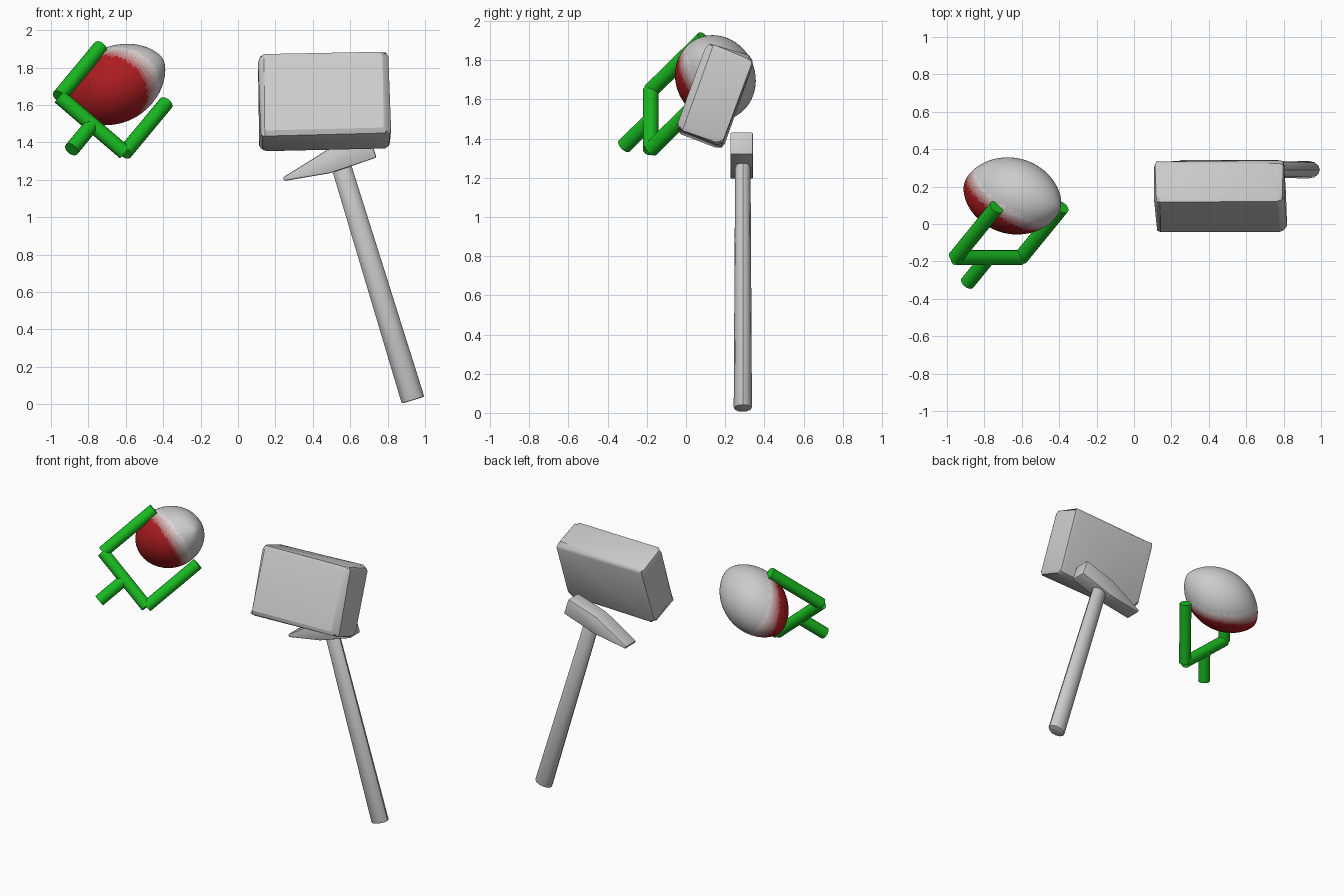
import bpy, bmesh, math, random
from mathutils import Vector, Matrix

if "Cube" in bpy.data.objects:
    bpy.data.objects.remove(bpy.data.objects["Cube"])

random.seed(4)


def material(name, rgb):
    m = bpy.data.materials.new(name)
    m.diffuse_color = (*rgb, 1)
    m.use_nodes = True
    m.node_tree.nodes["Principled BSDF"].inputs["Base Color"].default_value = m.diffuse_color
    return m


def finish(name, bm, angle=35, mats=()):
    bmesh.ops.recalc_face_normals(bm, faces=bm.faces)
    me = bpy.data.meshes.new(name)
    bm.to_mesh(me)
    bm.free()
    ob = bpy.data.objects.new(name, me)
    bpy.context.collection.objects.link(ob)
    for m in mats:
        me.materials.append(m)
    bpy.ops.object.select_all(action='DESELECT')
    ob.select_set(True)
    bpy.context.view_layer.objects.active = ob
    bpy.ops.object.shade_smooth_by_angle(angle=math.radians(angle))
    return ob


def rod(name, a, b, r1, r2, sides=20, flat=1.0, bevel=0.0, mats=()):
    """Tapered rod from a to b; flat squashes it along world y."""
    a, b = Vector(a), Vector(b)
    z = (b - a).normalized()
    x = Vector((0, 1, 0)).cross(z).normalized()
    y = z.cross(x)
    frame = Matrix((x, y, z)).transposed().to_4x4()
    bm = bmesh.new()
    bmesh.ops.create_cone(bm, cap_ends=True, segments=sides, radius1=r1,
                          radius2=r2, depth=(b - a).length)
    if bevel:
        rim = [e for e in bm.edges if any(len(f.verts) > 4 for f in e.link_faces)]
        bmesh.ops.bevel(bm, geom=rim, offset=bevel, segments=2, affect='EDGES', profile=0.5)
    bm.transform(Matrix.Translation((a + b) / 2) @ frame @ Matrix.Diagonal((1, flat, 1, 1)))
    return finish(name, bm, mats=mats)


# Green two-pronged holder: back bar, two prongs, short stem
green = material("green", (0.01, 0.5, 0.015))
left, right = Vector((-0.955, -0.18, 1.645)), Vector((-0.605, -0.18, 1.345))
mid = (left + right) / 2
reach = Vector((0.22, 0.27, 0.265))
for name, a, b in (("holder_bar", left, right),
                   ("holder_left_prong", left, left + reach),
                   ("holder_right_prong", right, right + reach),
                   ("holder_stem", mid, mid - reach * 0.5)):
    rod(name, a, b, 0.04, 0.04, mats=(green,))

# Lemon-shaped ball with pointed ends, red fading to grey
STEPS = 10
grey, red = Vector((0.8, 0.8, 0.8)), Vector((0.42, 0.012, 0.015))
shades = [material(f"ball_shade_{i}", grey.lerp(red, i / (STEPS - 1))) for i in range(STEPS)]
bm = bmesh.new()
bmesh.ops.create_uvsphere(bm, u_segments=64, v_segments=48, radius=1)
for v in bm.verts:
    r = math.hypot(v.co.x, v.co.y)
    k = 0.203 * r ** 0.25 if r > 1e-5 else 0
    v.co = Vector((v.co.x * k, v.co.y * k, v.co.z * 0.29))
axis = Vector((0.85, -0.22, 0.46)).normalized()
bm.transform(axis.to_track_quat('Z', 'Y').to_matrix().to_4x4())
bm.normal_update()
tint = Vector((-0.45, -0.75, -0.42)).normalized()
for f in bm.faces:
    t = (f.calc_center_median().normalized().dot(tint) + 0.12) / 0.4
    f.material_index = round(min(max(t, 0), 1) * (STEPS - 1))
bmesh.ops.translate(bm, verts=bm.verts, vec=(-0.65, 0.15, 1.71))
finish("ball", bm, 60, shades)

# Rough stone block, leaning back
bm = bmesh.new()
bmesh.ops.create_cube(bm, size=1)
bmesh.ops.scale(bm, verts=bm.verts, vec=(0.70, 0.25, 0.475))
bmesh.ops.bevel(bm, geom=bm.edges[:], offset=0.034, segments=2, affect='EDGES', profile=0.5)
for v in bm.verts:
    v.co += Vector([random.uniform(-0.007, 0.007) for _ in range(3)])
bm.transform(Matrix.Translation((0.46, 0.15, 1.62))
             @ Matrix.Rotation(math.radians(-1.5), 4, 'Y')
             @ Matrix.Rotation(math.radians(-20), 4, 'X'))
finish("stone_block", bm, 30)

# Hammer handle, oval in section
rod("hammer_handle", (0.936, 0.29, 0.022), (0.55, 0.29, 1.28), 0.063, 0.053,
    sides=12, flat=0.74, bevel=0.008)

# Hammer head: side profile along the head, extruded across y
profile = [(-0.31, 0.03), (-0.06, -0.006), (0.2, -0.002), (0.2, 0.118), (-0.04, 0.118), (-0.31, 0.05)]
bm = bmesh.new()
u, w = Vector((0.95, 0, 0.305)), Vector((-0.305, 0, 0.95))
face = bm.faces.new([bm.verts.new(Vector((0.55, 0.226, 1.26)) + u * p + w * q) for p, q in profile])
ext = bmesh.ops.extrude_face_region(bm, geom=[face])
bmesh.ops.translate(bm, vec=(0, 0.116, 0), verts=[g for g in ext["geom"] if isinstance(g, bmesh.types.BMVert)])
bmesh.ops.recalc_face_normals(bm, faces=bm.faces)
bmesh.ops.bevel(bm, geom=bm.edges[:], offset=0.008, segments=2, affect='EDGES', profile=0.5)
finish("hammer_head", bm)
